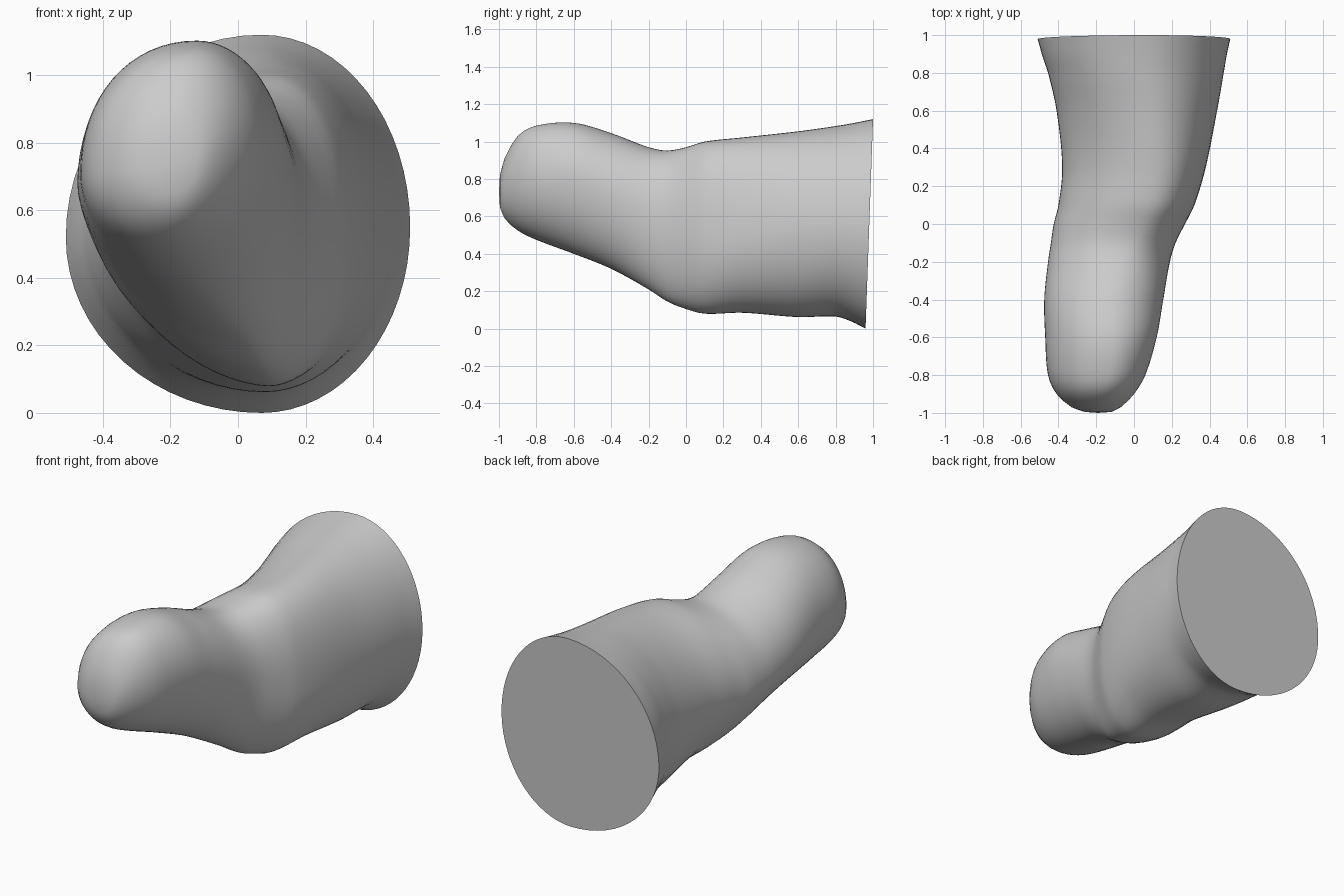
import bpy, bmesh, math

if "Cube" in bpy.data.objects:
    bpy.data.objects.remove(bpy.data.objects["Cube"])

# Stations along y: (y, left x, left z, top x, top z, right x, right z, bottom x, bottom z)
STATIONS = [
    (-0.995, -0.26, .72, -.19, 0.82, -0.12, .74, -.19, 0.65),
    (-0.97, -0.33, .72, -.18, 0.91, -0.07, .77, -.20, 0.59),
    (-0.90, -0.41, .71, -.16, 1.03, 0.00, .80, -.21, 0.525),
    (-0.80, -0.455, .71, -.13, 1.085, 0.06, .81, -.20, 0.475),
    (-0.60, -0.47, .70, -.12, 1.10, 0.12, .80, -.15, 0.40),
    (-0.40, -0.475, .67, -.12, 1.045, 0.155, .72, -.08, 0.32),
    (-0.20, -0.455, .60, -.08, 0.97, 0.19, .60, 0.02, 0.21),
    (-0.10, -0.44, .57, -.03, 0.952, 0.22, .54, 0.06, 0.145),
    (0.00, -0.425, .55, 0.02, 0.97, 0.27, .50, 0.08, 0.105),
    (0.10, -0.40, .55, 0.07, 1.00, 0.32, .48, 0.09, 0.08),
    (0.30, -0.38, .55, 0.10, 1.022, 0.38, .50, 0.09, 0.085),
    (0.60, -0.41, .54, 0.09, 1.055, 0.44, .54, 0.08, 0.062),
    (0.80, -0.455, .53, 0.07, 1.083, 0.475, .55, 0.07, 0.065),
    (0.90, -0.485, .53, 0.07, 1.10, 0.49, .55, 0.07, 0.04),
    (1.00, -0.51, .52, 0.07, 1.12, 0.51, .55, 0.07, 0.0),
]
SIDES = 64


def slope(i, k):
    a, b = STATIONS[max(i - 1, 0)], STATIONS[min(i + 1, len(STATIONS) - 1)]
    return (b[k] - a[k]) / (b[0] - a[0])


def blend(i, t):
    """Smooth in-between station."""
    a, b = STATIONS[i], STATIONS[i + 1]
    h = b[0] - a[0]
    out = [a[0] + h * t]
    for k in range(1, 9):
        out.append((2*t**3 - 3*t*t + 1) * a[k] + (t**3 - 2*t*t + t) * h * slope(i, k)
                   + (3*t*t - 2*t**3) * b[k] + (t**3 - t*t) * h * slope(i + 1, k))
    return out


def bump(y, centre, width):
    """Smooth weight that fades to zero away from the centre."""
    d = min(1.0, abs(y - centre) / width)
    return 0.5 + 0.5 * math.cos(math.pi * d)


def section(s):
    """Four quarter-curves joining the right, top, left and bottom extremes."""
    y, lx, lz, tx, tz, rx, rz, bx, bz = s
    tilt = max(0.0, (y - 0.8) / 0.2)
    # roundness of each quarter: upper right, upper left, lower left, lower right
    upper_right = 2.0 + 0.35 * bump(y, 0.1, 0.6)
    upper_left = 2.0 - 0.2 * bump(y, 0.4, 0.5) + 0.1 * bump(y, -0.7, 0.5)
    lower_left = 2.0 - 0.35 * bump(y, -0.1, 0.8)
    pts = []
    for n in range(SIDES):
        a = 2 * math.pi * n / SIDES
        c, d = math.cos(a), math.sin(a)
        if d >= 0:
            ex = upper_right if c >= 0 else upper_left
        else:
            ex = 2.0 if c >= 0 else lower_left
        px, pz = abs(c) ** (2 / ex), abs(d) ** (2 / ex)
        cx = tx if d >= 0 else bx
        cz = rz if c >= 0 else lz
        x = cx + px * ((rx if c >= 0 else lx) - cx)
        z = cz + pz * ((tz if d >= 0 else bz) - cz)
        pts.append((x, y - 0.04 * tilt * (1 - z / 1.12), z))
    return pts


bm = bmesh.new()
rings = []
for i in range(len(STATIONS) - 1):
    steps = max(2, round((STATIONS[i + 1][0] - STATIONS[i][0]) / 0.03))
    rings += [blend(i, j / steps) for j in range(steps)]
rings.append(STATIONS[-1])
loops = [[bm.verts.new(p) for p in section(s)] for s in rings]
for a, b in zip(loops, loops[1:]):
    for n in range(SIDES):
        m = (n + 1) % SIDES
        bm.faces.new((a[n], a[m], b[m], b[n]))

# Rounded tip and flat cut end
tip = bm.verts.new((-0.19, -1.0, 0.73))
for n in range(SIDES):
    bm.faces.new((tip, loops[0][(n + 1) % SIDES], loops[0][n]))
bm.faces.new(loops[-1])
bmesh.ops.recalc_face_normals(bm, faces=bm.faces)

mesh = bpy.data.meshes.new("rounded_stump")
bm.to_mesh(mesh)
bm.free()
stump = bpy.data.objects.new("rounded_stump", mesh)
bpy.context.collection.objects.link(stump)
bpy.context.view_layer.objects.active = stump
stump.select_set(True)
bpy.ops.object.shade_smooth_by_angle(angle=math.radians(40))
